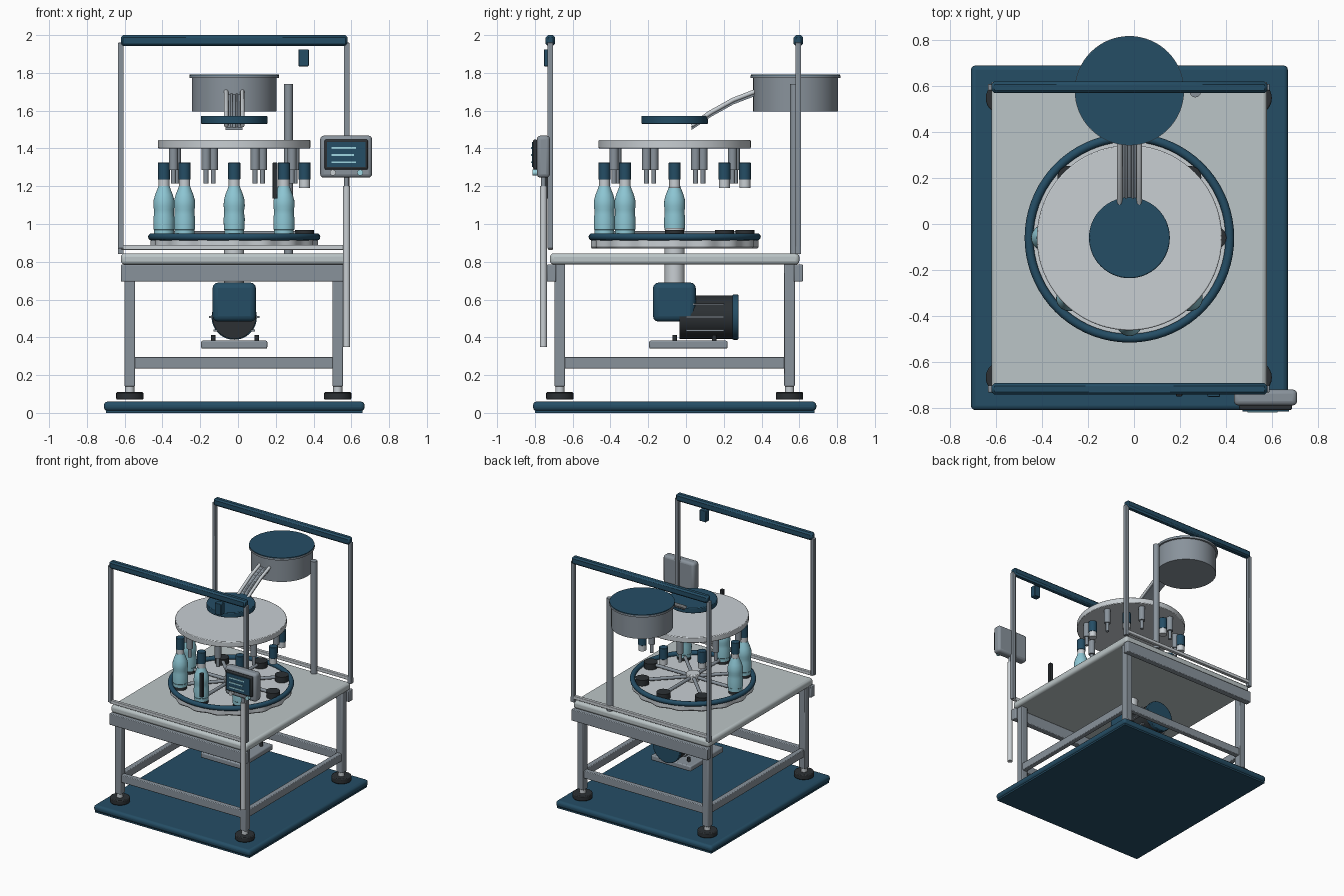
import bpy, bmesh, math
from mathutils import Vector

if "Cube" in bpy.data.objects:
    bpy.data.objects.remove(bpy.data.objects["Cube"])


def mat(name, r, g, b):
    m = bpy.data.materials.new(name)
    m.diffuse_color = (r, g, b, 1)
    m.use_nodes = True
    m.node_tree.nodes["Principled BSDF"].inputs["Base Color"].default_value = m.diffuse_color
    return m


NAVY = mat("navy", .018, .075, .13)
STEEL = mat("steel", .25, .29, .33)
PALE = mat("pale_metal", .58, .62, .65)
TOP = mat("table_grey", .50, .56, .57)
DARK = mat("charcoal", .025, .03, .034)
GLASS = mat("bottle_blue", .27, .57, .66)
GLOW = mat("display_cyan", .35, .68, .76)
CX, CY = -.02, -.06      # carousel axis


def finish(name, me, m, bevel=0, seg=2):
    ob = bpy.data.objects.new(name, me)
    bpy.context.collection.objects.link(ob)
    me.materials.append(m)
    if bevel:
        b = ob.modifiers.new("bevel", 'BEVEL')
        b.width, b.segments = bevel, seg
    bpy.ops.object.select_all(action='DESELECT')
    ob.select_set(True)
    bpy.context.view_layer.objects.active = ob
    bpy.ops.object.shade_smooth_by_angle(angle=math.radians(35))
    return ob


def box(name, x0, x1, y0, y1, z0, z1, m, bevel=0, seg=2):
    bm = bmesh.new()
    bmesh.ops.create_cube(bm, size=1)
    for v in bm.verts:
        v.co = ((x0 + x1) / 2 + v.co.x * (x1 - x0), (y0 + y1) / 2 + v.co.y * (y1 - y0),
                (z0 + z1) / 2 + v.co.z * (z1 - z0))
    me = bpy.data.meshes.new(name)
    bm.to_mesh(me)
    bm.free()
    return finish(name, me, m, bevel, seg)


def rod(name, a, b, r, m, n=20, bevel=0):
    a, b = Vector(a), Vector(b)
    bm = bmesh.new()
    bmesh.ops.create_cone(bm, cap_ends=True, segments=n, radius1=r, radius2=r, depth=(b - a).length)
    q = (b - a).to_track_quat('Z', 'Y')
    for v in bm.verts:
        v.co = q @ v.co + (a + b) / 2
    me = bpy.data.meshes.new(name)
    bm.to_mesh(me)
    bm.free()
    return finish(name, me, m, bevel)


def disc(name, x, y, z0, z1, r, m, n=48, bevel=0):
    return rod(name, (x, y, z0), (x, y, z1), r, m, n, bevel)


def lathe(name, x, y, profile, m, n=28, lobes=0, amp=0):
    """Closed turned shape from (radius, z) points, optionally lobed."""
    bm = bmesh.new()
    rings = []
    for r, z in profile:
        ring = []
        for i in range(n):
            t = 2 * math.pi * i / n
            rr = r + amp * math.cos(lobes * t)
            ring.append(bm.verts.new((x + rr * math.cos(t), y + rr * math.sin(t), z)))
        rings.append(ring)
    for lo, hi in zip(rings, rings[1:]):
        for i in range(n):
            j = (i + 1) % n
            bm.faces.new((lo[i], lo[j], hi[j], hi[i]))
    bm.faces.new(rings[0][::-1])
    bm.faces.new(rings[-1])
    me = bpy.data.meshes.new(name)
    bm.to_mesh(me)
    bm.free()
    return finish(name, me, m)


def polar(r, deg):
    t = math.radians(deg)
    return CX + r * math.cos(t), CY + r * math.sin(t)


# floor mat
box("floor_mat", -.71, .67, -.81, .69, .01, .06, NAVY, .02, 3)
box("mat_underside", -.70, .66, -.80, .68, 0, .02, NAVY)

# legs, levelling feet, lower rails
LX, LY = (-.573, .528), (-.668, .548)
for x in LX:
    for y in LY:
        box("leg", x - .028, x + .028, y - .028, y + .028, .14, .79, STEEL, .006)
        disc("foot_stem", x, y, .10, .145, .024, PALE, 16)
        disc("foot_pad", x, y, .07, .11, .072, DARK, 28, .006)
    box("side_rail", x - .02, x + .02, LY[0], LY[1], .235, .297, STEEL, .005)
for y in LY:
    box("cross_rail", LX[0], LX[1], y - .02, y + .02, .235, .297, STEEL, .005)

# table top and aprons
box("table_top", -.62, .578, -.72, .60, .785, .845, TOP, .02, 3)
for y in (-.712, .595):
    box("apron", -.62, .578, y - .024, y + .024, .695, .785, STEEL, .005)

# front and back guard frames
for y in (-.718, .595):
    for x in (-.62, .575):
        box("guard_post", x - .015, x + .015, y - .015, y + .015, .87, 1.96, STEEL, .004)
    box("guard_lower_rail", -.62, .575, y - .013, y + .013, .863, .89, PALE, .004)
    box("guard_top_beam", -.62, .58, y - .025, y + .025, 1.942, 2.0, NAVY, .012, 1)
for x in (-.62, .575):
    box("rear_post_foot", x - .015, x + .015, .58, .61, .84, .88, STEEL)
box("warning_box", .32, .375, -.752, -.705, 1.835, 1.925, NAVY, .004)
box("bottle_sensor", .182, .21, -.75, -.722, 1.135, 1.325, DARK, .004)

# drive: motor plate, gearbox, motor, column
box("motor_plate", -.195, .155, -.195, .22, .34, .382, STEEL, .008)
for x in (-.13, .10):
    for y in (-.06, .15):
        disc("plate_bolt", x, y, .38, .412, .012, DARK, 12)
box("gearbox", -.135, .095, -.175, .052, .483, .69, NAVY, .03, 3)
rod("motor_body", (CX, -.035, .507), (CX, .25, .507), .115, DARK, 36)
rod("motor_end_cap", (CX, .247, .507), (CX, .277, .507), .12, NAVY, 36, .004)
for z in (.437, .507, .575):
    half = math.sqrt(.115 ** 2 - (z - .507) ** 2) + .008
    for s in (-1, 1):
        x = CX + s * half
        box("motor_fin", x - .01, x + .01, .0, .20, z - .005, z + .005, STEEL)
disc("drive_column", CX, CY, .68, .89, .053, PALE, 28)

# carousel: lobed wheel, navy rim, hub, arms, stations
lathe("carousel_wheel", CX, CY, [(.43, .87), (.436, .878), (.436, .922)], PALE, 160, 16, .008)
bpy.ops.mesh.primitive_torus_add(location=(CX, CY, .932), major_radius=.437, minor_radius=.019,
                                 major_segments=72, minor_segments=12)
rim = bpy.context.object
rim.name = "carousel_rim"
rim.data.materials.append(NAVY)
bpy.ops.object.shade_smooth()
disc("carousel_hub", CX, CY, .92, .978, .05, PALE, 28, .005)

BOTTLE = [(.046, .962), (.055, .972), (.056, 1.03), (.053, 1.05), (.053, 1.075), (.056, 1.095),
          (.055, 1.125), (.047, 1.155), (.035, 1.185), (.030, 1.20)]
for k in range(8):
    a = 45 * k
    x, y = polar(.372, a)
    disc("station_pad", x, y, .92, .968, .05, DARK, 28)
    hx, hy = polar(.03, a)
    rod("station_arm", (hx, hy, .95), (*polar(.34, a), .95), .013, STEEL, 12)
    if a >= 180:
        lathe("bottle", x, y, BOTTLE, GLASS)
        disc("bottle_base", x, y, .945, .97, .052, GLASS, 28)
    disc("neck", x, y, 1.19, 1.237, .029, PALE, 24)
    disc("cap", x, y, 1.235, 1.325, .032, NAVY, 24, .003)
    # capping spindle between stations
    sx, sy = polar(.34, a + 19)
    disc("spindle_body", sx, sy, 1.285, 1.405, .024, STEEL, 20)
    disc("spindle_tip", sx, sy, 1.215, 1.29, .013, STEEL, 14)

# capping head plates
disc("capping_head", CX, CY, 1.40, 1.445, .403, PALE, 80, .005)
disc("cap_feed_plate", CX, CY, 1.53, 1.572, .176, NAVY, 56, .005)

# hopper on its post
HY = .58
disc("hopper_bowl", CX, HY, 1.595, 1.78, .224, STEEL, 64)
disc("hopper_rim", CX, HY, 1.772, 1.786, .238, STEEL, 64)
disc("hopper_lid", CX, HY, 1.784, 1.792, .236, NAVY, 64)
disc("hopper_post", .267, .575, .845, 1.74, .024, STEEL, 20)

# chute: flat tray with side and centre rails along a bent path
PATH = [(.03, 1.51), (.13, 1.578), (.25, 1.645), (.38, 1.695)]
bm = bmesh.new()
rows = [[bm.verts.new((CX + sx * .045, y, z + dz)) for sx, dz in ((-1, -.012), (1, -.012), (1, 0), (-1, 0))]
        for y, z in PATH]
for p, q in zip(rows, rows[1:]):
    for i in range(4):
        j = (i + 1) % 4
        bm.faces.new((p[i], p[j], q[j], q[i]))
bm.faces.new(rows[0][::-1])
bm.faces.new(rows[-1])
bmesh.ops.recalc_face_normals(bm, faces=bm.faces)
tray = bpy.data.meshes.new("chute_tray")
bm.to_mesh(tray)
bm.free()
finish("chute_tray", tray, STEEL)
for dx, dz in ((-.043, .012), (.043, .012), (-.014, .0), (.014, .0)):
    cu = bpy.data.curves.new("chute_rail", 'CURVE')
    cu.dimensions = '3D'
    cu.bevel_depth = .012 if dz else .006
    cu.bevel_resolution = 2
    cu.use_fill_caps = True
    sp = cu.splines.new('POLY')
    sp.points.add(len(PATH) - 1)
    for pt, (y, z) in zip(sp.points, PATH):
        pt.co = (CX + dx, y, z + dz, 1)
    cu.materials.append(PALE if dz else STEEL)
    bpy.context.collection.objects.link(bpy.data.objects.new("chute_rail", cu))

# operator panel on its pole
disc("panel_pole", .575, -.755, .35, 1.20, .019, PALE, 20)
disc("panel_pole_neck", .575, -.755, 1.19, 1.26, .013, STEEL, 16)
box("panel_case", .435, .71, -.79, -.72, 1.245, 1.468, STEEL, .02, 3)
box("screen_bezel", .458, .688, -.81, -.785, 1.288, 1.447, DARK, .008)
box("screen", .472, .674, -.816, -.808, 1.302, 1.433, NAVY)
for z, w in ((1.402, .13), (1.365, .12), (1.327, .13)):
    box("screen_line", .495, .495 + w, -.82, -.815, z - .005, z + .005, GLOW)
for x, m in ((.502, PALE), (.647, GLOW)):
    rod("panel_button", (x, -.785, 1.272), (x, -.812, 1.272), .016, m, 18)
